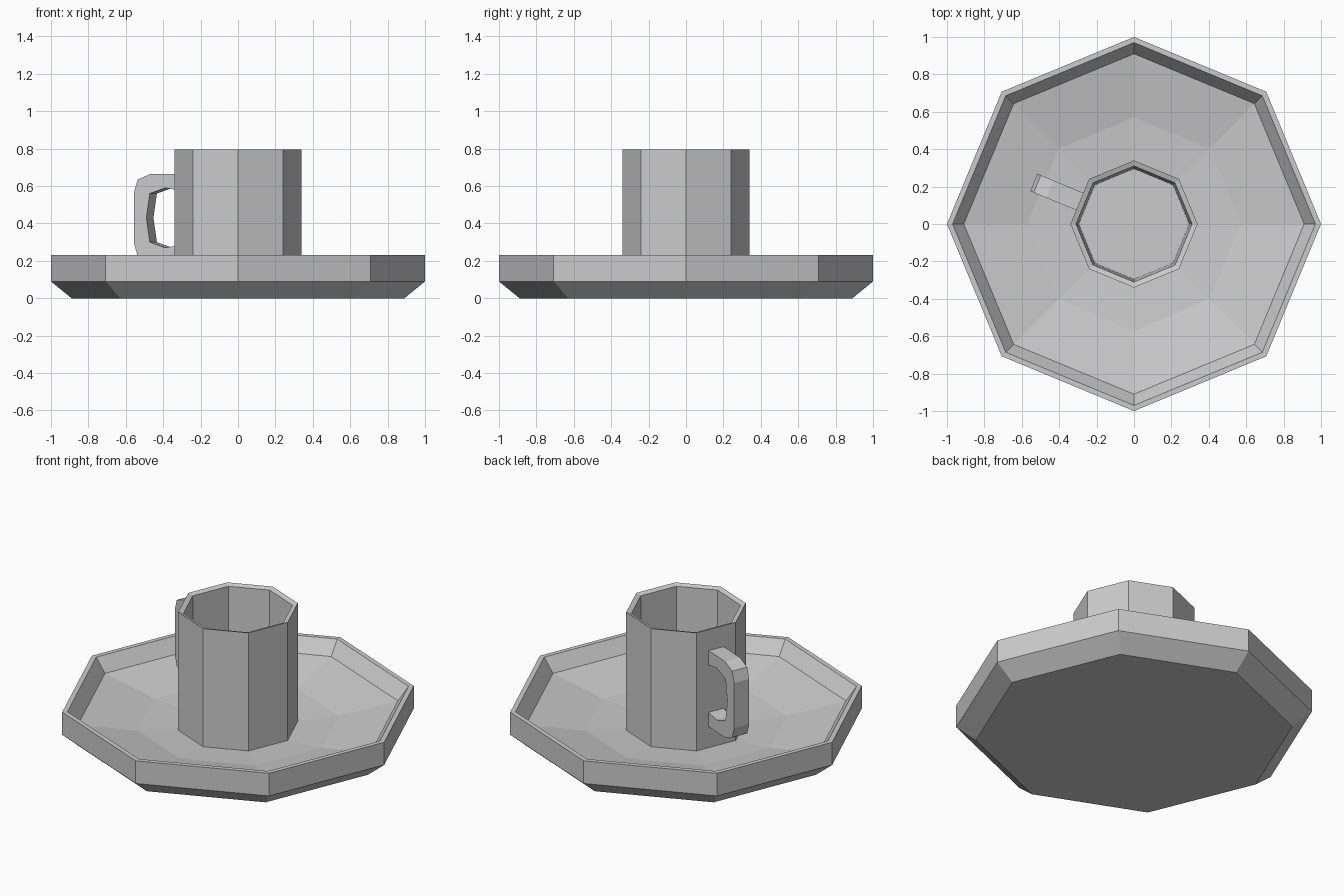
import bpy, bmesh, math
from mathutils import Vector

if "Cube" in bpy.data.objects:
    bpy.data.objects.remove(bpy.data.objects["Cube"])

SIDES = 8


def finish(name, bm):
    bmesh.ops.recalc_face_normals(bm, faces=bm.faces)
    mesh = bpy.data.meshes.new(name)
    bm.to_mesh(mesh)
    bm.free()
    obj = bpy.data.objects.new(name, mesh)
    bpy.context.collection.objects.link(obj)
    return obj


def octagonal_vessel(name, profile):
    """Sweep a (radius, z) profile around z and cap both ends."""
    bm = bmesh.new()
    rings = []
    for r, z in profile:
        rings.append([bm.verts.new((r * math.cos(math.tau * i / SIDES),
                                    r * math.sin(math.tau * i / SIDES), z))
                      for i in range(SIDES)])
    for a, b in zip(rings, rings[1:]):
        for i in range(SIDES):
            j = (i + 1) % SIDES
            bm.faces.new((a[i], a[j], b[j], b[i]))
    bm.faces.new(rings[0])
    bm.faces.new(rings[-1])
    return finish(name, bm)


# Saucer: flat foot, bevelled underside, upright rim, shallow dished floor
octagonal_vessel("saucer", [(0.89, 0.0), (1.0, 0.09), (1.0, 0.23), (0.97, 0.23),
                            (0.91, 0.145), (0.57, 0.08), (0.34, 0.065)])

# Cup: straight outer wall, rim dipping slightly inward, hollow inside
octagonal_vessel("cup", [(0.34, 0.06), (0.34, 0.795), (0.31, 0.785), (0.295, 0.11)])

# Handle: C-shaped profile (radius, z), mirrored about its mid height
MID = 0.43
outer = [(0.305, 0.665), (0.485, 0.665), (0.56, 0.635), (0.58, 0.57)]
inner = [(0.305, 0.575), (0.40, 0.59), (0.49, 0.56)]


def mirrored(points):
    return [(r, 2 * MID - z) for r, z in reversed(points)]


outer_path = outer + [(0.58, MID)] + mirrored(outer)
inner_path = inner + [(0.51, MID)] + mirrored(inner)
# Pair the paths one-to-one by repeating the end station of the inner path
inner_path = [inner_path[0]] + inner_path + [inner_path[-1]]
inner_path[1], inner_path[-2] = (0.40, 0.59), (0.40, 2 * MID - 0.59)
inner_path[2], inner_path[-3] = (0.49, 0.56), (0.49, 2 * MID - 0.56)
inner_path[3], inner_path[-4] = (0.50, 0.495), (0.50, 2 * MID - 0.495)

angle = math.radians(157.5)
out_dir = Vector((math.cos(angle), math.sin(angle), 0))
side_dir = Vector((-math.sin(angle), math.cos(angle), 0))

bm = bmesh.new()
sections = []
for o, n in zip(outer_path, inner_path):
    sections.append([bm.verts.new(out_dir * r + side_dir * s + Vector((0, 0, z)))
                     for (r, z), s in ((o, -0.05), (o, 0.05), (n, 0.05), (n, -0.05))])
for a, b in zip(sections, sections[1:]):
    for i in range(4):
        j = (i + 1) % 4
        bm.faces.new((a[i], a[j], b[j], b[i]))
bm.faces.new(sections[0])
bm.faces.new(sections[-1])
finish("handle", bm)
